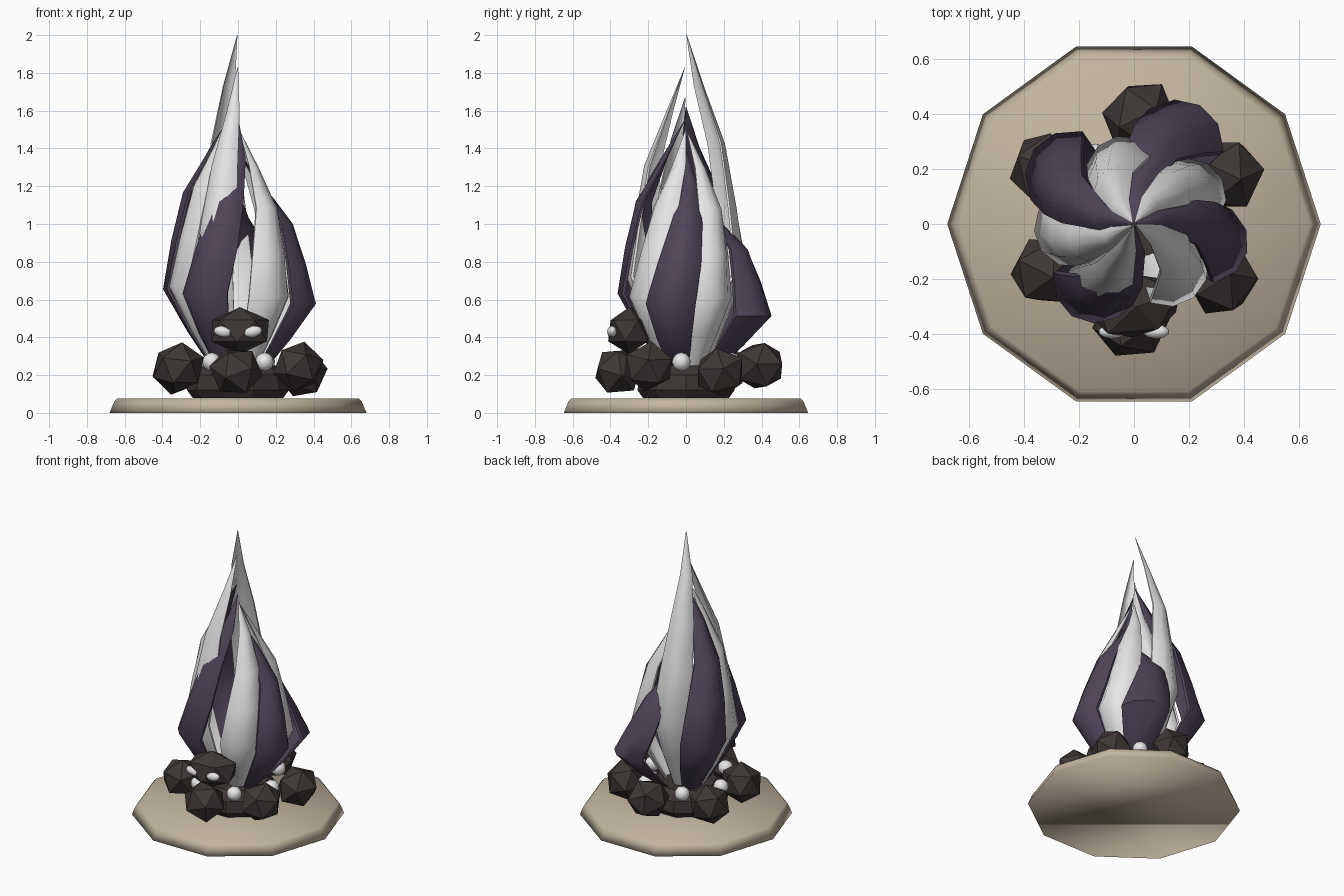
import bpy, bmesh, math, random
from mathutils import Matrix, Vector, Euler

if "Cube" in bpy.data.objects:
    bpy.data.objects.remove(bpy.data.objects["Cube"])

random.seed(4)


def material(name, rgb):
    m = bpy.data.materials.new(name)
    m.diffuse_color = (*rgb, 1)
    m.use_nodes = True
    m.node_tree.nodes["Principled BSDF"].inputs["Base Color"].default_value = m.diffuse_color
    return m


SAND = material("sand", (0.54, 0.46, 0.345))
ROCK = material("dark_rock", (0.047, 0.038, 0.035))
PURPLE = material("dusky_purple", (0.078, 0.058, 0.098))
WHITE = material("pale_white", (0.8, 0.8, 0.8))


def finish(bm, name, mat, smooth=None):
    bmesh.ops.recalc_face_normals(bm, faces=bm.faces)
    me = bpy.data.meshes.new(name)
    bm.to_mesh(me)
    bm.free()
    me.materials.append(mat)
    ob = bpy.data.objects.new(name, me)
    bpy.context.collection.objects.link(ob)
    if smooth:
        bpy.ops.object.select_all(action='DESELECT')
        ob.select_set(True)
        bpy.context.view_layer.objects.active = ob
        bpy.ops.object.shade_smooth_by_angle(angle=math.radians(smooth))
    return ob


def lump(name, mat, loc, size, rot=(0, 0, 0), sub=1, smooth=None):
    bm = bmesh.new()
    bmesh.ops.create_icosphere(bm, subdivisions=sub, radius=1)
    bm.transform(Matrix.LocRotScale(Vector(loc), Euler(rot), Vector(size)))
    return finish(bm, name, mat, smooth)


def polar(deg, r, z):
    a = math.radians(deg)
    return (r * math.cos(a), r * math.sin(a), z)


# Ten-sided stack of rings, closed at both ends
def disc(name, mat, profile, smooth=None):
    bm = bmesh.new()
    rings = [[bm.verts.new(polar(36 * i, r, z)) for i in range(10)]
             for r, z in profile]
    for a, b in zip(rings, rings[1:]):
        for i in range(10):
            j = (i + 1) % 10
            bm.faces.new((a[i], a[j], b[j], b[i]))
    bm.faces.new(rings[0])
    bm.faces.new(rings[-1])
    return finish(bm, name, mat, smooth)


# Twisted leaf: (height fraction, radius factor, half width, spin in degrees)
LEAF = [(0, 0.3, 0.05, -4), (0.16, 0.68, 0.115, -2), (0.32, 1, 0.165, 0),
        (0.5, 0.85, 0.14, 7), (0.68, 0.68, 0.1, 15),
        (0.85, 0.33, 0.05, 25), (1, 0.02, 0.002, 40)]


def flame(name, mat, angle, top, radius, width, twist=1.0):
    bm = bmesh.new()
    rows = []
    for t, rf, w, spin in LEAF:
        r = rf * radius
        half = math.degrees(min(w * width / r, 0.7))
        row = []
        for k in (-1, -0.5, 0, 0.5, 1):
            rr = r * (1 - 0.15 * k * k)
            row.append(bm.verts.new(polar(angle + spin * twist + k * half, rr,
                                          0.2 + t * (top - 0.2))))
        rows.append(row)
    for a, b in zip(rows, rows[1:]):
        for i in range(4):
            bm.faces.new((a[i], a[i + 1], b[i + 1], b[i]))
    # thin the sheet into a closed shell tapering toward the axis
    geom = bmesh.ops.duplicate(bm, geom=bm.verts[:] + bm.edges[:] + bm.faces[:])
    inner = [v for v in geom["geom"] if isinstance(v, bmesh.types.BMVert)]
    for v in inner:
        v.co.x *= 0.95
        v.co.y *= 0.95
    edges = [e for e in bm.edges if e.is_boundary]
    bmesh.ops.bridge_loops(bm, edges=edges)
    return finish(bm, name, mat, 55)


# Base plate with a sloping rim
disc("base_plate", SAND, [(0.68, 0), (0.655, 0.06), (0.64, 0.075)], 180)

# Flames: angle, tip height, belly radius, width factor, twist factor
DARK = [(143, 1.62, 0.455, 1.15), (61, 1.18, 0.495, 1.15),
        (-14, 1.38, 0.425, 1.0), (236, 1.55, 0.405, 1.05, 1.3)]
PALE = [(101, 2.0, 0.325, 0.95), (27, 1.49, 0.36, 0.95), (309, 1.5, 0.345, 1.0),
        (240, 1.83, 0.345, 0.9, 0.5), (184, 1.67, 0.365, 0.95)]
for i, f in enumerate(DARK):
    flame(f"dark_flame_{i + 1}", PURPLE, *f)
for i, f in enumerate(PALE):
    flame(f"pale_flame_{i + 1}", WHITE, *f)

# Ember bed under the flames
disc("ember_bed", ROCK, [(0.24, 0.08), (0.27, 0.12), (0.26, 0.2), (0.2, 0.25)])

# Ring of rocks
ROCKS = [(0.02, 0.39, 0.25), (0.34, 0.18, 0.215), (0.32, -0.2, 0.245),
         (-0.01, -0.36, 0.22), (-0.315, -0.17, 0.24), (-0.325, 0.2, 0.23)]
for i, loc in enumerate(ROCKS):
    rot = [random.uniform(0, 6.28) for _ in range(3)]
    lump(f"rock_{i + 1}", ROCK, loc, (0.135, 0.135, 0.145), rot)

# Pale pebbles between the rocks
for i, a in enumerate((58, -5, 300, 240, 178, 120)):
    lump(f"pebble_{i + 1}", WHITE, polar(a, 0.28, 0.27), (0.05,) * 3, sub=2, smooth=60)

# Head rock with slanted eyes
lump("head_rock", ROCK, (0.01, -0.3, 0.435), (0.18, 0.12, 0.125), (0, 0, 0.3))
for s, side in ((-1, "left"), (1, "right")):
    lump(f"{side}_eye", WHITE, (s * 0.08, -0.392, 0.43), (0.05, 0.026, 0.03),
         (0, -s * 0.2, 0), sub=2, smooth=60)
